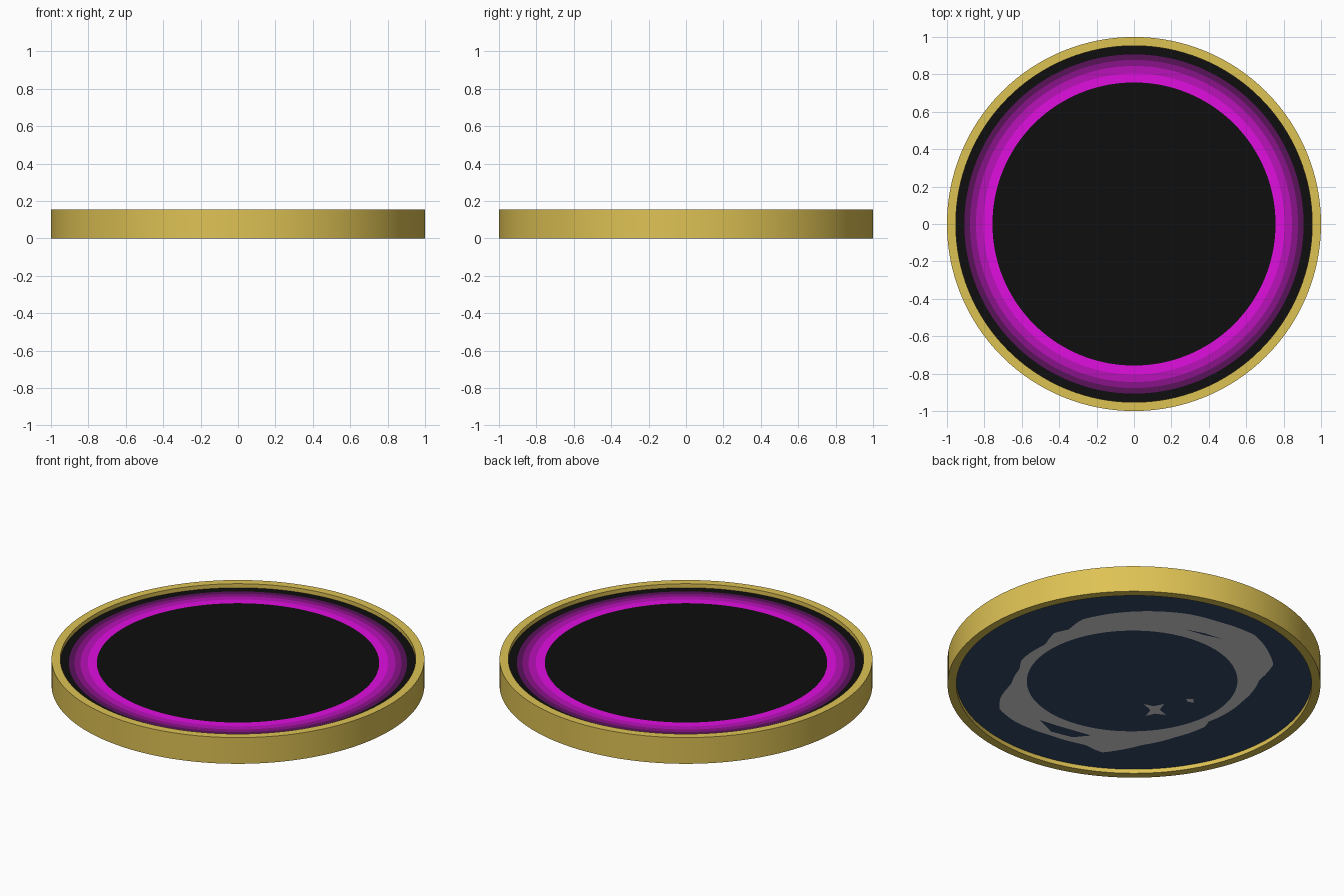
import bpy, bmesh, math

if "Cube" in bpy.data.objects:
    bpy.data.objects.remove(bpy.data.objects["Cube"])

SEG = 128
TOP, BOTTOM, HEIGHT = 0.131, 0.025, 0.155


def mat(name, r, g, b):
    # sRGB 0-255 to linear
    def lin(c):
        c /= 255
        return c / 12.92 if c <= 0.04045 else ((c + 0.055) / 1.055) ** 2.4
    m = bpy.data.materials.new(name)
    m.diffuse_color = (lin(r), lin(g), lin(b), 1)
    m.use_nodes = True
    m.node_tree.nodes["Principled BSDF"].inputs["Base Color"].default_value = m.diffuse_color
    return m


gold = mat("gold", 222, 194, 84)
black = mat("black", 14, 14, 14)
magenta = mat("bright magenta", 224, 14, 224)
magenta_mid = mat("mid magenta", 184, 18, 184)
purple = mat("purple", 136, 18, 136)
purple_dark = mat("dark purple", 90, 18, 90)
navy = mat("navy", 53, 75, 106)
grey = mat("light grey", 218, 218, 218)


def finish(name, bm, mats):
    me = bpy.data.meshes.new(name)
    bm.to_mesh(me)
    bm.free()
    ob = bpy.data.objects.new(name, me)
    bpy.context.collection.objects.link(ob)
    for m in mats:
        me.materials.append(m)
    return ob


def lathe(name, profile, mats, indices, closed=False):
    # Spin a (radius, z) profile; one material index per profile segment
    bm = bmesh.new()
    rings = []
    for r, z in profile:
        if r == 0:
            rings.append([bm.verts.new((0, 0, z))] * SEG)
        else:
            rings.append([bm.verts.new((r * math.cos(2 * math.pi * i / SEG),
                                        r * math.sin(2 * math.pi * i / SEG), z))
                          for i in range(SEG)])
    pairs = list(zip(rings, rings[1:]))
    if closed:
        pairs.append((rings[-1], rings[0]))
    for (a, b), idx in zip(pairs, indices):
        for i in range(SEG):
            j = (i + 1) % SEG
            f = bm.faces.new(list(dict.fromkeys((a[i], a[j], b[j], b[i]))))
            f.material_index = idx
    bmesh.ops.recalc_face_normals(bm, faces=bm.faces)
    ob = finish(name, bm, mats)
    bpy.context.view_layer.objects.active = ob
    ob.select_set(True)
    bpy.ops.object.shade_smooth_by_angle(angle=math.radians(30))
    ob.select_set(False)
    return ob


# Gold outer rim
lathe("rim", [(1, 0), (1, HEIGHT), (0.953, HEIGHT), (0.953, 0)], [gold], [0] * 4, closed=True)

# Recessed disc: banded glow on top, navy underside
bands = [0, 0.757, 0.805, 0.845, 0.877, 0.907, 0.953]
lathe("disc", [(r, TOP) for r in bands] + [(0.953, BOTTOM), (0, BOTTOM)],
      [black, magenta, magenta_mid, purple, purple_dark, navy],
      [0, 1, 2, 3, 4, 0, 5, 5])


# Underside markings, drawn in a frame turned 45 degrees about z
def under(u, v, z):
    s = math.sqrt(0.5)
    return ((v - u) * s, (u + v) * s, z)


def face_down(bm, verts):
    f = bm.faces.new(verts)
    f.normal_update()
    if f.normal.z > 0:
        f.normal_flip()


def patch(name, pts, m, depth):
    bm = bmesh.new()
    face_down(bm, [bm.verts.new(under(u, v, BOTTOM - depth)) for u, v in pts])
    return finish(name, bm, [m])


# Irregular outer edge of the grey swirl
outline = [(.76, .11), (.75, .22), (.69, .43), (.51, .59), (.35, .69), (.20, .73), (.03, .74),
           (-.22, .68), (-.30, .58), (-.38, .55), (-.44, .43), (-.58, .28), (-.60, .18),
           (-.66, .02), (-.73, -.12), (-.745, -.24), (-.68, -.37), (-.50, -.54),
           (-.32, -.66), (-.24, -.75), (-.02, -.69), (.17, -.62), (.34, -.52),
           (.36, -.47), (.56, -.27), (.67, -.05)]
polar = sorted((math.atan2(v, u) % (2 * math.pi), math.hypot(u, v)) for u, v in outline)
polar = [(polar[-1][0] - 2 * math.pi, polar[-1][1])] + polar + \
        [(polar[0][0] + 2 * math.pi, polar[0][1])]


def outer_radius(a):
    for (a0, r0), (a1, r1) in zip(polar, polar[1:]):
        if a0 <= a <= a1:
            return r0 + (r1 - r0) * (a - a0) / (a1 - a0)
    return 0.7


# Grey swirl ring
bm = bmesh.new()
N = 144
inner, outer = [], []
for i in range(N):
    a = 2 * math.pi * i / N
    c, s, r = math.cos(a), math.sin(a), outer_radius(a)
    inner.append(bm.verts.new(under(0.565 * c - 0.01, 0.54 * s, BOTTOM - 0.003)))
    outer.append(bm.verts.new(under(r * c, r * s, BOTTOM - 0.003)))
for i in range(N):
    j = (i + 1) % N
    face_down(bm, (inner[i], outer[i], outer[j], inner[j]))
finish("grey_swirl", bm, [grey])

# Navy gaps in the swirl and stray grey flecks
patch("swirl_gap", [(-.54, -.37), (-.45, -.44), (-.28, -.56), (-.38, -.57), (-.49, -.50)],
      navy, 0.005)
patch("swirl_scratch", [(.32, .53), (.42, .48), (.51, .41), (.42, .46)], navy, 0.005)
patch("large_fleck", [(.03, -.25), (.08, -.28), (.14, -.26), (.11, -.32),
                      (.14, -.38), (.08, -.36), (.03, -.38), (.06, -.32)], grey, 0.003)
patch("small_fleck", [(.26, -.22), (.30, -.22), (.30, -.26), (.27, -.25)], grey, 0.003)
